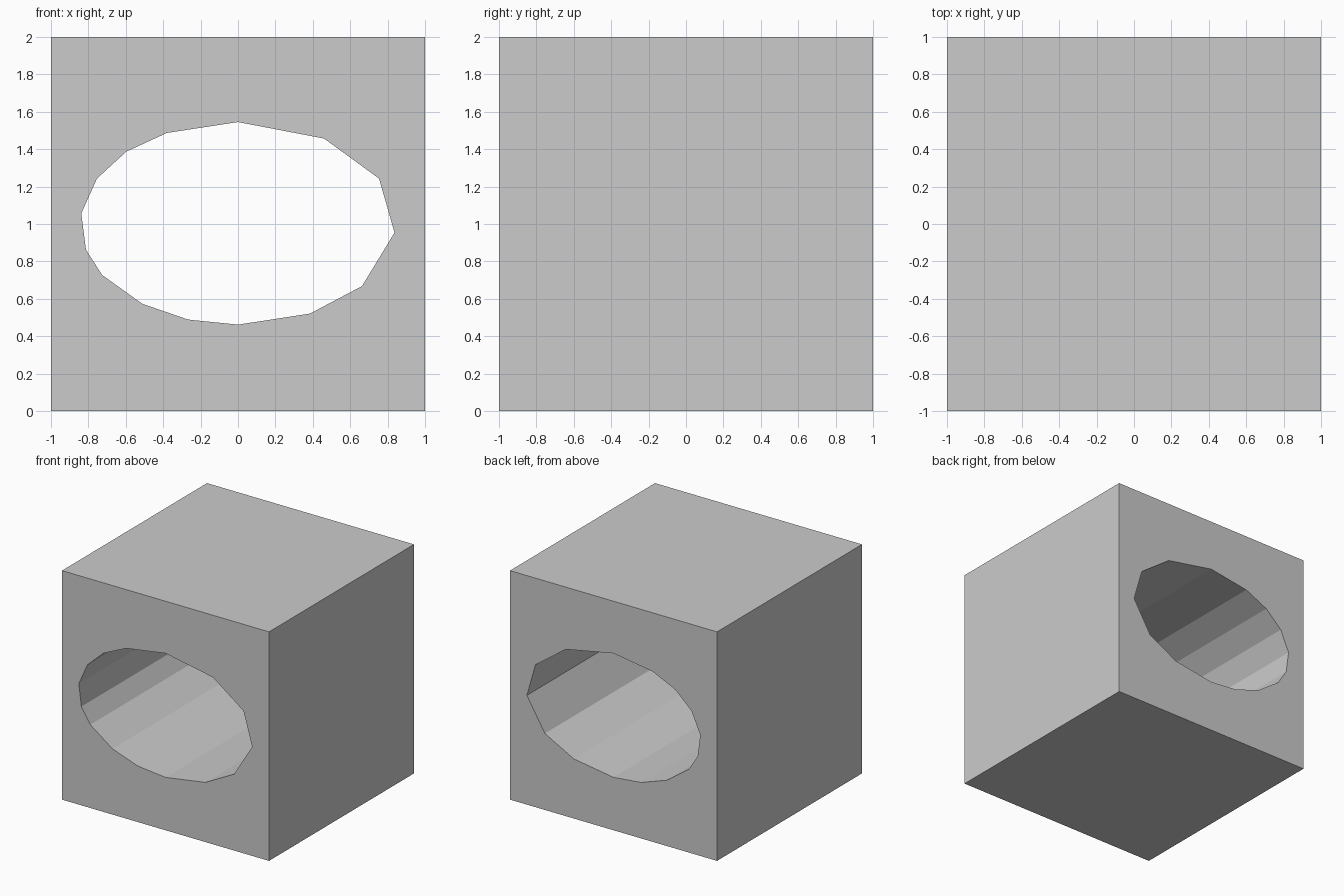
import bpy, bmesh

if "Cube" in bpy.data.objects:
    bpy.data.objects.remove(bpy.data.objects["Cube"])

# Uneven oval outline of the tunnel, as (x, z)
OVAL = [(0, 1.545), (0.46, 1.457), (0.754, 1.243), (0.837, 0.954), (0.663, 0.668),
        (0.385, 0.521), (0, 0.462), (-0.267, 0.489), (-0.513, 0.574), (-0.727, 0.728),
        (-0.813, 0.863), (-0.838, 1.056), (-0.754, 1.243), (-0.597, 1.387), (-0.38, 1.487)]


def prism(name, outline, y0, y1):
    """Extrude an (x, z) outline along y."""
    bm = bmesh.new()
    face = bm.faces.new([bm.verts.new((x, y0, z)) for x, z in outline])
    new = bmesh.ops.extrude_face_region(bm, geom=[face])["geom"]
    bmesh.ops.translate(bm, vec=(0, y1 - y0, 0),
                        verts=[v for v in new if isinstance(v, bmesh.types.BMVert)])
    bmesh.ops.recalc_face_normals(bm, faces=bm.faces)
    mesh = bpy.data.meshes.new(name)
    bm.to_mesh(mesh)
    bm.free()
    obj = bpy.data.objects.new(name, mesh)
    bpy.context.collection.objects.link(obj)
    return obj


# Cube block
block = prism("block", [(-1, 0), (1, 0), (1, 2), (-1, 2)], -1, 1)

# Oval tunnel cut from front to back
cutter = prism("tunnel_cutter", OVAL, -1.2, 1.2)
cutter.hide_render = True
cutter.display_type = 'WIRE'
cut = block.modifiers.new("tunnel", 'BOOLEAN')
cut.operation = 'DIFFERENCE'
cut.solver = 'EXACT'
cut.object = cutter
